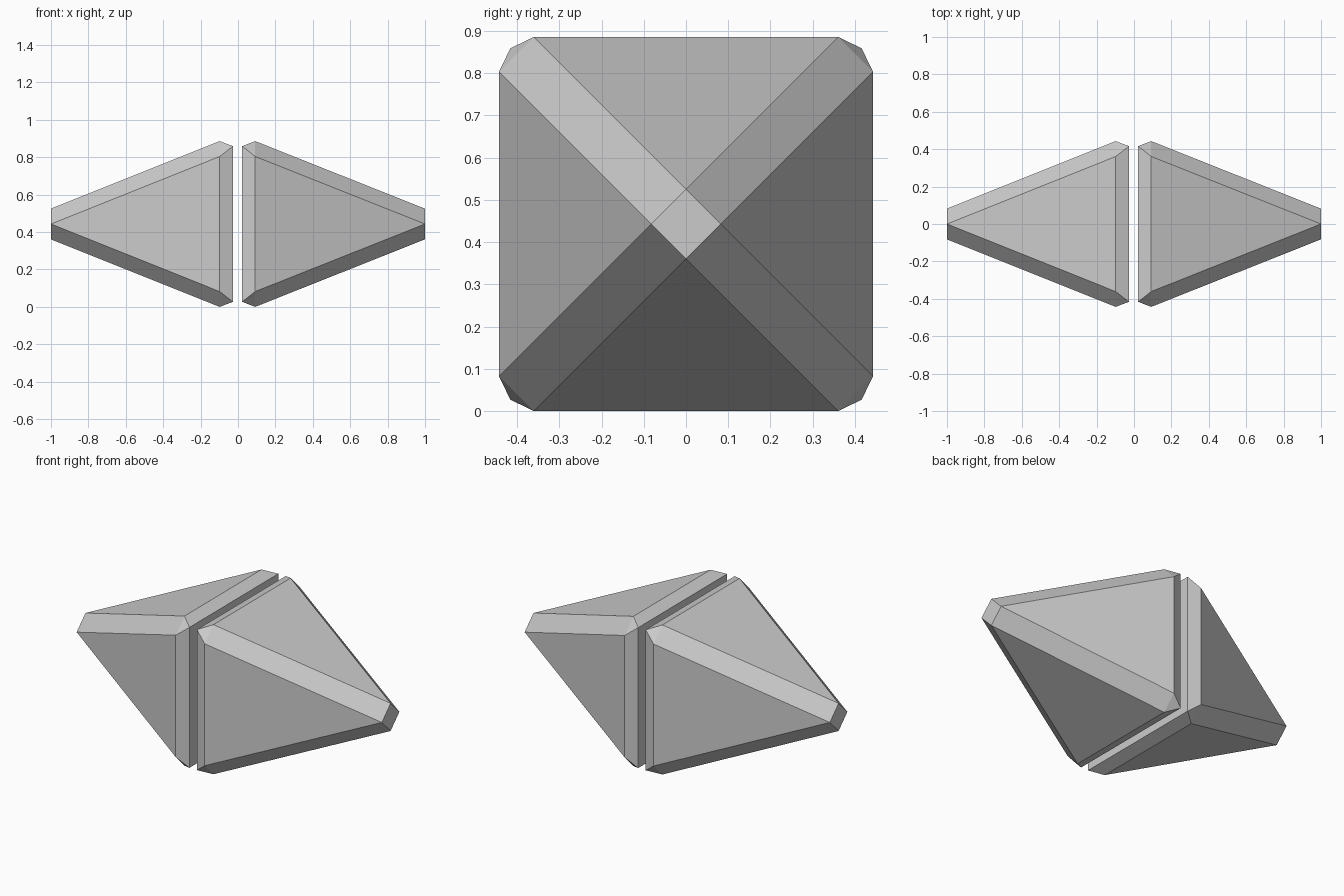
import bpy, bmesh, math

if "Cube" in bpy.data.objects:
    bpy.data.objects.remove(bpy.data.objects["Cube"])

CENTRE_Z = 0.443   # height of the shared axis
OUTER = 0.443      # half width at the widest rim
INNER = 0.361      # half length of each rim edge between chamfers
BASE = 0.416       # half width of the flat inner base
TIP = 0.082        # half diagonal of the flat diamond tip


def chamfered_pyramid(name, x_base, x_rim, x_tip):
    bm = bmesh.new()

    def point(x, y, z):
        bm.verts.new((x, y, z + CENTRE_Z))

    for sy in (-1, 1):
        # Diamond tip
        point(x_tip, sy * TIP, 0)
        point(x_tip, 0, sy * TIP)
        for sz in (-1, 1):
            # Chamfered rim and square base
            point(x_rim, sy * INNER, sz * OUTER)
            point(x_rim, sy * OUTER, sz * INNER)
            point(x_base, sy * BASE, sz * BASE)

    # Skin the points and merge coplanar triangles into flat faces
    bmesh.ops.convex_hull(bm, input=bm.verts[:])
    bmesh.ops.dissolve_limit(bm, angle_limit=math.radians(1),
                             verts=bm.verts[:], edges=bm.edges[:])
    bmesh.ops.recalc_face_normals(bm, faces=bm.faces[:])
    mesh = bpy.data.meshes.new(name)
    bm.to_mesh(mesh)
    bm.free()
    obj = bpy.data.objects.new(name, mesh)
    bpy.context.collection.objects.link(obj)
    return obj


# Two pyramids, base to base with a narrow gap
chamfered_pyramid("left_pyramid", -0.027, -0.098, -1.0)
chamfered_pyramid("right_pyramid", 0.022, 0.092, 1.0)
